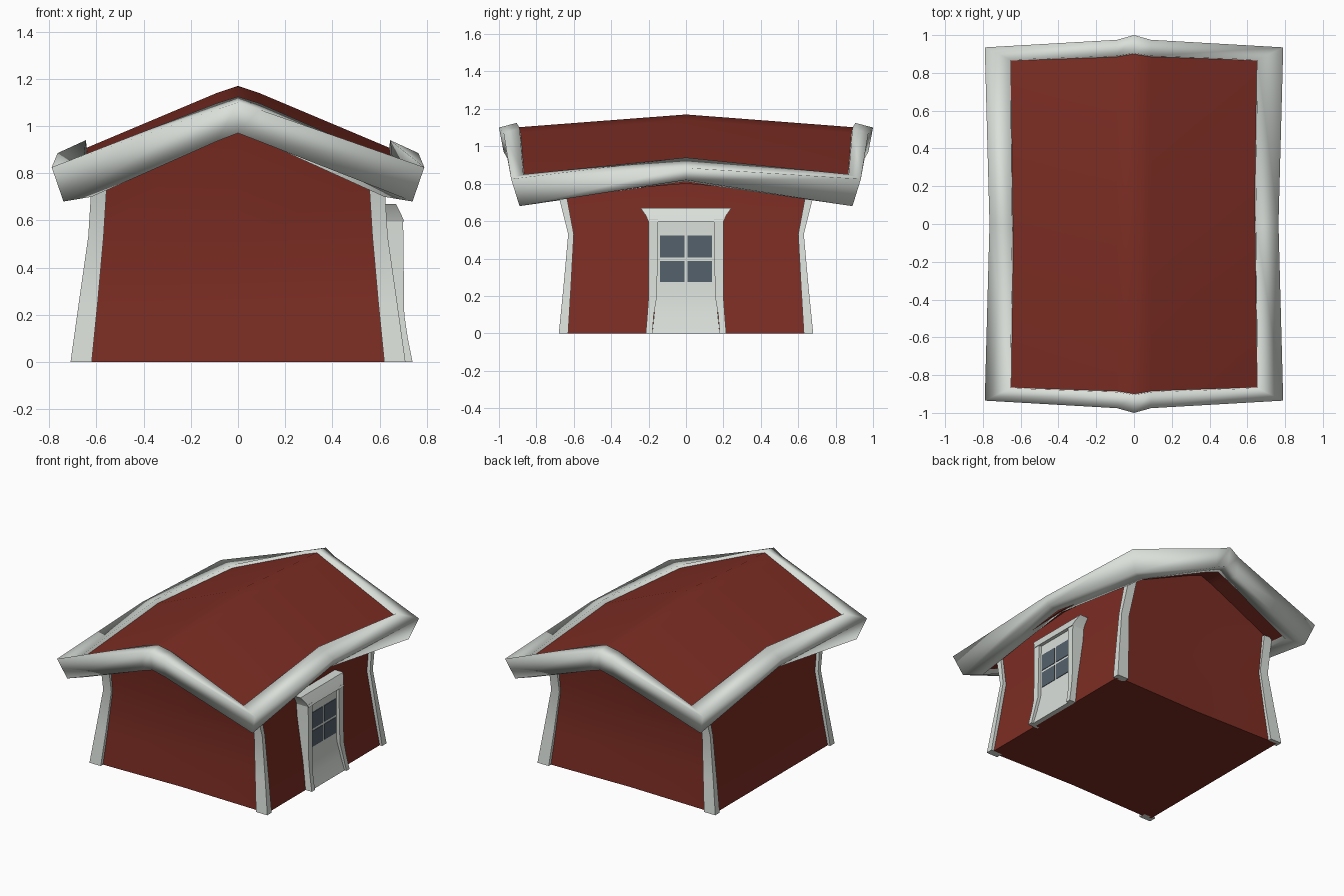
import bpy, bmesh, math

if "Cube" in bpy.data.objects:
    bpy.data.objects.remove(bpy.data.objects["Cube"])

def material(name, col):
    m = bpy.data.materials.new(name)
    m.diffuse_color = (*col, 1)
    m.use_nodes = True
    m.node_tree.nodes["Principled BSDF"].inputs["Base Color"].default_value = m.diffuse_color
    return m

RED = material("barn red", (0.20, 0.026, 0.017))
WHITE = material("trim white", (0.70, 0.74, 0.70))
GLASS = material("window glass", (0.09, 0.12, 0.15))

def loft(name, rings, mat, closed=False, angle=50):
    """Skin equal-sized rings of points; cap the ends unless the path is closed."""
    bm = bmesh.new()
    vs = [[bm.verts.new(p) for p in r] for r in rings]
    n = len(vs[0])
    for i in range(len(vs) if closed else len(vs) - 1):
        a, b = vs[i], vs[(i + 1) % len(vs)]
        for k in range(n):
            bm.faces.new((a[k], a[(k + 1) % n], b[(k + 1) % n], b[k]))
    if not closed:
        bm.faces.new(vs[0])
        bm.faces.new(vs[-1])
    bmesh.ops.recalc_face_normals(bm, faces=bm.faces)
    me = bpy.data.meshes.new(name)
    bm.to_mesh(me)
    bm.free()
    me.materials.append(mat)
    ob = bpy.data.objects.new(name, me)
    bpy.context.collection.objects.link(ob)
    bpy.context.view_layer.objects.active = ob
    ob.select_set(True)
    bpy.ops.object.shade_smooth_by_angle(angle=math.radians(angle))
    ob.select_set(False)
    return ob

def flip(sec, sx, sy):
    return [(x * sx, y * sy, z) for x, y, z in sec]

# Walls: flared base, pinched waist, gabled top (8 points per ring)
def wall_ring(hx, hy, zc, zs, ze, ye):
    return [(hx, -hy, zc), (hx, 0, zs), (hx, hy, zc), (0, ye, ze),
            (-hx, hy, zc), (-hx, 0, zs), (-hx, -hy, zc), (0, -ye, ze)]

loft("walls", [wall_ring(.69, .655, 0, 0, 0, .64),
               wall_ring(.65, .635, .25, .25, .25, .625),
               wall_ring(.61, .615, .52, .52, .52, .615),
               wall_ring(.60, .67, .78, .86, 1.03, .70)], RED)

# Corner boards following the wall curve: z, outer x, inner x, outer y, inner y
levels = [(0, .71, .62, .68, .63), (.25, .675, .595, .655, .615),
          (.53, .635, .57, .63, .60), (.77, .62, .555, .69, .645)]
for sx in (-1, 1):
    for sy in (-1, 1):
        loft("corner_board", [flip([(xo, yo, z), (xi, yo, z), (xi, yi, z), (xo, yi, z)], sx, sy)
                              for z, xo, xi, yo, yi in levels], WHITE)

# Roof slab: one ridge-shaped ring at each gable and a raised one in the middle
def roof_ring(s, ye, yc, ridge, near, eave):
    half = [(.66, s * yc, eave), (.09, s * (ye - .01), near)]
    top = half + [(0, s * ye, ridge)] + flip(half[::-1], -1, 1)
    return top + [(x, y, z - .10) for x, y, z in top[::-1]]

loft("roof", [roof_ring(-1, .92, .89, 1.10, 1.07, .825),
              roof_ring(1, 0, 0, 1.17, 1.14, .90),
              roof_ring(1, .92, .89, 1.10, 1.07, .825)], RED, angle=40)

# Roof edge trim: a closed beam round the roof, sections mirrored to all quarters
peak = [(0, .905, 1.125), (0, 1.0, 1.10), (0, .975, .97), (0, .87, .97)]
near = [(.09, .89, 1.097), (.09, .975, 1.07), (.09, .955, .935), (.09, .86, .94)]
corner = [(.655, .87, .85), (.79, .935, .825), (.74, .89, .68), (.62, .83, .70)]
side = [(.645, 0, .94), (.765, 0, .885), (.74, 0, .82), (.63, 0, .81)]
path = [(peak, 1, 1), (near, 1, 1), (corner, 1, 1), (side, 1, 1),
        (corner, 1, -1), (near, 1, -1), (peak, 1, -1), (near, -1, -1),
        (corner, -1, -1), (side, -1, 1), (corner, -1, 1), (near, -1, 1)]
loft("roof_trim", [flip(*p) for p in path], WHITE, closed=True, angle=100)

# Door on the right side: slab, posts and flared lintel
def bar(name, rows, mat, angle=50):
    """Rows of z, back x, front x, y0, y1."""
    loft(name, [[(b, y0, z), (f, y0, z), (f, y1, z), (b, y1, z)]
                for z, b, f, y0, y1 in rows], mat, angle=angle)

bar("door", [(0, .66, .725, -.18, .18), (.1, .63, .70, -.17, .17),
             (.22, .60, .68, -.16, .16), (.61, .58, .68, -.16, .16)], WHITE)
for s in (-1, 1):
    bar("door_post", [(0, .66, .74, s * .18, s * .215), (.1, .63, .72, s * .172, s * .207),
                      (.2, .60, .705, s * .155, s * .20),
                      (.61, .58, .70, s * .15, s * .20)], WHITE)
bar("door_lintel", [(.595, .58, .705, -.20, .20), (.63, .58, .69, -.215, .215),
                    (.67, .58, .67, -.243, .243)], WHITE)

# Four window panes with the door showing between them as glazing bars
for s in (-1, 1):
    for z0, z1 in ((.275, .388), (.405, .522)):
        bar("window_pane", [(z0, .677, .684, s * .009, s * .138),
                            (z1, .677, .684, s * .009, s * .138)], GLASS)
